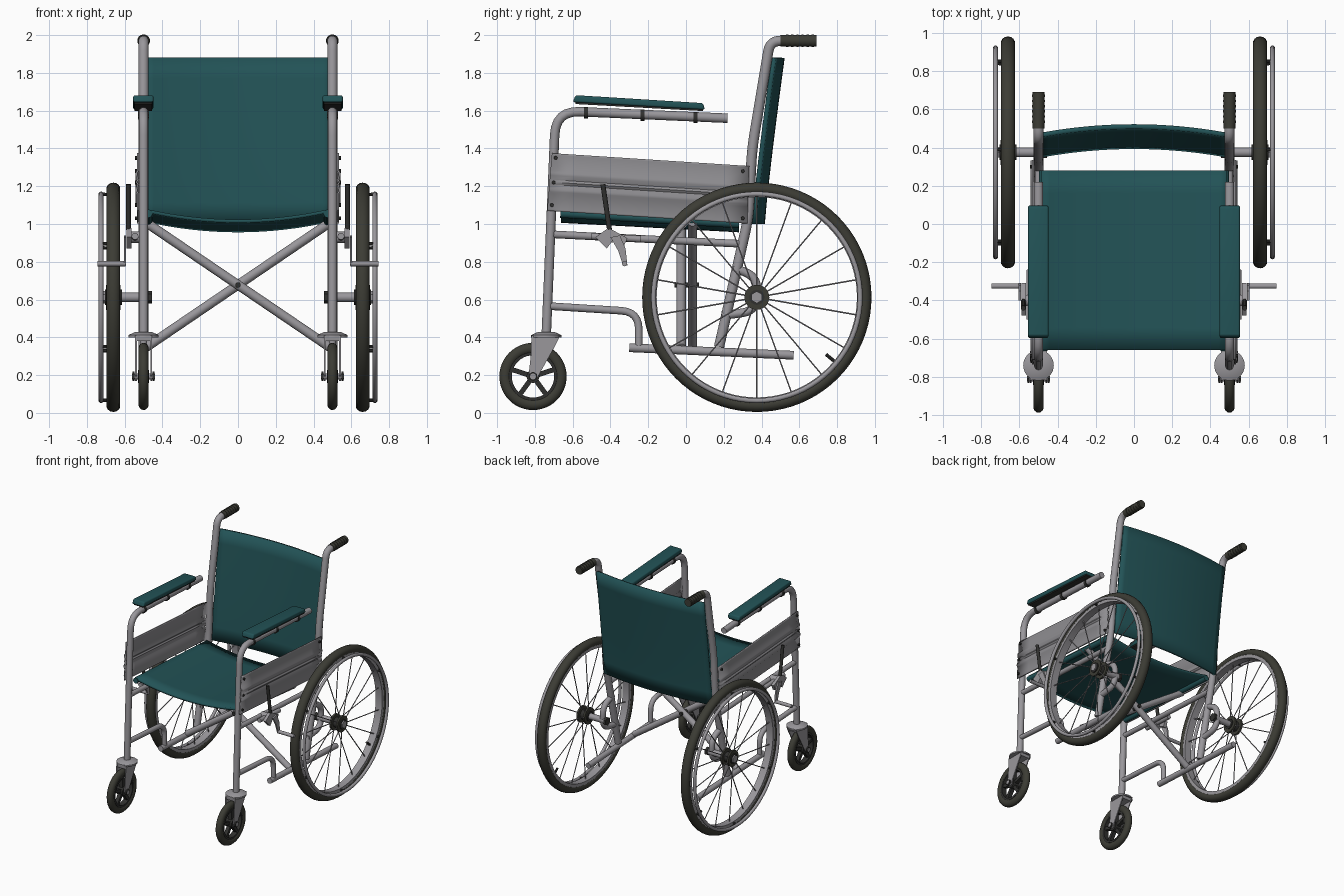
import bpy, bmesh, math
from mathutils import Vector, Matrix

if "Cube" in bpy.data.objects:
    bpy.data.objects.remove(bpy.data.objects["Cube"])


def material(name, rgb):
    m = bpy.data.materials.new(name)
    m.use_nodes = True
    m.diffuse_color = (*rgb, 1)
    bsdf = m.node_tree.nodes["Principled BSDF"]
    bsdf.inputs["Base Color"].default_value = (*rgb, 1)
    bsdf.inputs["Roughness"].default_value = 0.6
    return m


STEEL = material("grey steel", (0.32, 0.31, 0.33))
PANEL = material("panel grey", (0.27, 0.265, 0.28))
TEAL = material("teal vinyl", (0.016, 0.085, 0.093))
RUBBER = material("black rubber", (0.045, 0.045, 0.035))
DARK = material("dark plastic", (0.03, 0.03, 0.028))
parts = []


def finish(name, bm, mat, mirror=True):
    bmesh.ops.recalc_face_normals(bm, faces=bm.faces)
    mesh = bpy.data.meshes.new(name)
    bm.to_mesh(mesh)
    bm.free()
    mesh.materials.append(mat)
    ob = bpy.data.objects.new(name, mesh)
    bpy.context.collection.objects.link(ob)
    if mirror:
        ob.modifiers.new("Mirror", "MIRROR")
    parts.append(ob)
    return ob


def fillet(pts, radius):
    """Round the inner corners of a path."""
    pts = [Vector(p) for p in pts]
    out = [pts[0]]
    for a, b, c in zip(pts, pts[1:], pts[2:]):
        d = min(radius, (a - b).length * 0.49, (c - b).length * 0.49)
        s, e = b + (a - b).normalized() * d, b + (c - b).normalized() * d
        for i in range(7):
            t = i / 6
            out.append(s * (1 - t) ** 2 + b * 2 * t * (1 - t) + e * t * t)
    return out + [pts[-1]]


def add_tube(bm, pts, r, sides=14):
    spread = max(p.x for p in pts) - min(p.x for p in pts)
    ref = Vector((0, 1, 0)) if spread > 0.001 else Vector((1, 0, 0))
    rings = []
    for i, p in enumerate(pts):
        t = (pts[min(i + 1, len(pts) - 1)] - pts[max(i - 1, 0)]).normalized()
        u = t.cross(ref).normalized()
        w = t.cross(u)
        rings.append([bm.verts.new(p + r * (u * math.cos(a) + w * math.sin(a)))
                      for a in (math.tau * k / sides for k in range(sides))])
    for a, b in zip(rings, rings[1:]):
        for k in range(sides):
            n = (k + 1) % sides
            bm.faces.new((a[k], a[n], b[n], b[k]))
    bm.faces.new(rings[0])
    bm.faces.new(rings[-1])


def tube(name, pts, r, mat=STEEL, bend=0.1, mirror=True, sides=14):
    bm = bmesh.new()
    add_tube(bm, fillet(pts, bend), r, sides)
    return finish(name, bm, mat, mirror)


def side_tube(name, x, yz, r, mat=STEEL, bend=0.1):
    return tube(name, [(x, y, z) for y, z in yz], r, mat, bend)


def lathe(name, profile, centre, mat, steps=64, axis="X"):
    """Spin a closed (radius, offset) profile about an axis through centre."""
    bm = bmesh.new()
    c = Vector(centre)
    rings = []
    for k in range(steps):
        a = math.tau * k / steps
        s, o = math.sin(a), math.cos(a)
        rings.append([bm.verts.new(c + Vector((h, r * o, r * s) if axis == "X" else (r * o, r * s, h)))
                      for r, h in profile])
    for k in range(steps):
        a, b = rings[k], rings[(k + 1) % steps]
        for i in range(len(profile)):
            j = (i + 1) % len(profile)
            bm.faces.new((a[i], a[j], b[j], b[i]))
    return finish(name, bm, mat)


def oval(radius, rr, rx, n=14):
    return [(radius + rr * math.cos(math.tau * i / n), rx * math.sin(math.tau * i / n)) for i in range(n)]


def box_ring(r0, r1, half):
    return [(r0, -half), (r1, -half), (r1, half), (r0, half)]


def plate(name, yz, x0, x1, mat, bevel=0.0):
    """Extrude a side outline across x."""
    bm = bmesh.new()
    face = bm.faces.new([bm.verts.new((x0, y, z)) for y, z in yz])
    ext = bmesh.ops.extrude_face_region(bm, geom=[face])
    verts = [v for v in ext["geom"] if isinstance(v, bmesh.types.BMVert)]
    bmesh.ops.translate(bm, verts=verts, vec=(x1 - x0, 0, 0))
    if bevel:
        bmesh.ops.bevel(bm, geom=bm.edges[:], offset=bevel, segments=3, profile=0.5, affect="EDGES")
    return finish(name, bm, mat)


def sheet(name, us, vs, func, thick, mat, mirror=False):
    bm = bmesh.new()
    grid = [[bm.verts.new(func(u, v)) for v in vs] for u in us]
    for a, b in zip(grid, grid[1:]):
        for j in range(len(vs) - 1):
            bm.faces.new((a[j], a[j + 1], b[j + 1], b[j]))
    ob = finish(name, bm, mat, mirror)
    mod = ob.modifiers.new("Thickness", "SOLIDIFY")
    mod.thickness, mod.offset = thick, 0
    return ob


# Frame tubes, one side mirrored to the other
SX = 0.5
side_tube("front_post_and_arm", SX, [(-0.74, 0.41), (-0.69, 1.6), (0.22, 1.56)], 0.025, bend=0.13)
side_tube("rear_post", SX, [(0.175, 0.35), (0.33, 1.03), (0.35, 1.4), (0.445, 1.97), (0.56, 1.97)], 0.027, bend=0.08)
side_tube("push_grip", SX, [(0.5, 1.97), (0.69, 1.97)], 0.031, RUBBER)
for i in range(6):
    side_tube("grip_ridge", SX, [(0.53 + i * 0.027, 1.97), (0.542 + i * 0.027, 1.97)], 0.034, RUBBER)
side_tube("upper_rail", SX, [(-0.70, 0.945), (0.29, 0.895)], 0.02)
side_tube("front_lower_tube", SX, [(-0.72, 0.565), (-0.25, 0.535), (-0.25, 0.345)], 0.02)
side_tube("bottom_rail", SX, [(-0.30, 0.345), (0.57, 0.305)], 0.023)
side_tube("axle_loop", SX, [(0.25, 0.77), (0.375, 0.72), (0.375, 0.54), (0.19, 0.515)], 0.023, bend=0.08)
side_tube("seat_rail", 0.475, [(-0.665, 1.055), (0.28, 1.0)], 0.022, TEAL)

# Folding cross brace and pivot
tube("cross_brace_front", [(-0.49, -0.025, 1.01), (0.49, -0.025, 0.345)], 0.025, mirror=False)
tube("cross_brace_rear", [(0.49, 0.035, 1.01), (-0.49, 0.035, 0.345)], 0.025, mirror=False)
tube("brace_pivot", [(0, -0.06, 0.677), (0, 0.07, 0.677)], 0.014, DARK, mirror=False)

# Seat and back slings
span = [i / 12 - 1 for i in range(25)]
steps = [i / 8 for i in range(9)]
sheet("seat", span, steps,
      lambda u, v: (0.485 * u, -0.66 + 0.94 * v, 1.015 + 0.055 * u * u - 0.05 * v), 0.018, TEAL)
sheet("backrest", span, steps,
      lambda u, v: (0.49 * u, 0.36 + 0.105 * v ** 1.15 + 0.045 * (1 - u * u), 1.0 + 0.88 * v), 0.025, TEAL)

# Pressed side panels with raised ribs, plus screws
ribs = [0, 0.03, 0.3, 0.34, 0.38, 0.46, 0.5, 0.54, 0.62, 0.66, 0.7, 0.97, 1]
raised = {0.34, 0.38, 0.5, 0.62, 0.66}
sheet("side_panel", steps, ribs,
      lambda u, v: (0.537 if v in raised else 0.529,
                    -0.735 + 0.025 * v + (1.06 - 0.015 * v) * u, 1.07 + 0.305 * v - 0.068 * u),
      0.01, PANEL, True)
for y, z in [(-0.69, 1.35), (-0.70, 1.22), (-0.71, 1.1), (0.3, 1.28), (0.3, 1.03)]:
    tube("panel_screw", [(0.53, y, z), (0.545, y, z)], 0.01, DARK, sides=8)

# Armrest pads with clips
plate("armrest_pad", [(-0.6, 1.645), (0.1, 1.605), (0.09, 1.64), (-0.585, 1.682)], 0.448, 0.555, TEAL, 0.01)
plate("armrest_base", [(-0.585, 1.635), (0.09, 1.598), (0.09, 1.612), (-0.585, 1.65)], 0.456, 0.547, DARK)
for y in (-0.53, -0.23, 0.05):
    z = 1.592 - 0.044 * (y + 0.6)
    side_tube("arm_clip", SX, [(y - 0.011, z), (y + 0.011, z)], 0.03, DARK)

# Big wheels
WX, WY, WZ = 0.66, 0.375, 0.612
HUB = (WX, WY, WZ)
lathe("tyre", oval(0.574, 0.033, 0.037), HUB, RUBBER, 80)
lathe("rim", box_ring(0.53, 0.558, 0.03), HUB, STEEL, 80)
lathe("push_rim", [(r, h + 0.065) for r, h in oval(0.547, 0.013, 0.013, 10)], HUB, STEEL, 80)
lathe("hub_barrel", box_ring(0.01, 0.04, 0.045), HUB, DARK, 24)
for off in (-0.03, 0.03):
    lathe("hub_flange", [(r, h + off) for r, h in box_ring(0.01, 0.066, 0.008)], HUB, RUBBER, 32)
tube("hub_nut", [(0.70, WY, WZ), (0.715, WY, WZ)], 0.032, STEEL, sides=6)
tube("axle", [(0.47, WY, WZ), (0.66, WY, WZ)], 0.025)
tube("axle_end_nut", [(0.455, WY, WZ), (0.475, WY, WZ)], 0.034, DARK, sides=6)


def around(radius, angle, x):
    return Vector((x, WY + radius * math.cos(angle), WZ + radius * math.sin(angle)))


bm = bmesh.new()
for k in range(18):
    a = math.tau * k / 18 + math.pi / 2
    add_tube(bm, [around(0.05, a, WX + (0.03 if k % 2 else -0.03)), around(0.54, a, WX)], 0.004, 6)
finish("wheel_spokes", bm, STEEL)
bm = bmesh.new()
for k in range(6):
    a = math.tau * k / 6 + 0.5
    add_tube(bm, [around(0.543, a, WX + 0.02), around(0.546, a, WX + 0.065)], 0.009, 8)
finish("push_rim_studs", bm, DARK)
tube("valve", [around(0.54, -0.69, WX), around(0.475, -0.69, WX)], 0.009, DARK, sides=8)

# Front casters
CY, CZ = -0.81, 0.193
CAST = (SX, CY, CZ)
lathe("caster_tyre", oval(0.148, 0.03, 0.027), CAST, RUBBER, 48)
lathe("caster_rim", box_ring(0.112, 0.128, 0.022), CAST, DARK, 40)
lathe("caster_hub", box_ring(0.008, 0.034, 0.03), CAST, DARK, 24)
bm = bmesh.new()
for k in range(5):
    turn = Matrix.Rotation(math.tau * k / 5, 4, "X")
    bmesh.ops.create_cube(bm, size=1, matrix=Matrix.Translation(CAST) @ turn
                          @ Matrix.Translation((0, 0, 0.07)) @ Matrix.Diagonal((0.03, 0.026, 0.1, 1)))
finish("caster_spokes", bm, DARK)
tube("caster_axle", [(0.44, CY, CZ), (0.56, CY, CZ)], 0.016, STEEL, sides=10)
for x in (0.442, 0.548):
    tube("caster_nut", [(x, CY, CZ), (x + 0.01, CY, CZ)], 0.025, DARK, sides=6)
fork = [(-0.818, 0.41), (-0.665, 0.41), (-0.69, 0.36), (-0.785, 0.19), (-0.81, 0.17), (-0.833, 0.2), (-0.822, 0.3)]
for x in (0.456, 0.536):
    plate("caster_fork_side", fork, x, x + 0.008, STEEL)
plate("fork_crown", [(-0.815, 0.38), (-0.68, 0.38), (-0.67, 0.41), (-0.818, 0.41)], 0.456, 0.544, STEEL)
lathe("fork_collar", [(0.005, 0), (0.08, 0), (0.08, 0.012), (0.045, 0.028), (0.005, 0.028)],
      (SX, -0.74, 0.4), STEEL, 32, "Z")

# Parking brakes
side_tube("brake_lever", 0.58, [(-0.44, 1.21), (-0.405, 0.97)], 0.013, DARK)
plate("brake_plate", [(-0.48, 0.93), (-0.41, 0.98), (-0.31, 0.925), (-0.33, 0.88), (-0.39, 0.91), (-0.42, 0.87)],
      0.565, 0.59, STEEL)
plate("brake_arm", [(-0.40, 0.93), (-0.35, 0.94), (-0.32, 0.87), (-0.31, 0.78), (-0.335, 0.785), (-0.36, 0.86)],
      0.592, 0.604, STEEL)
tube("brake_shoe", [(0.595, -0.325, 0.79), (0.745, -0.325, 0.79)], 0.014)
tube("brake_clamp", [(0.5, -0.40, 0.93), (0.57, -0.40, 0.93)], 0.03)
side_tube("brake_mount", 0.545, [(-0.50, 0.935), (-0.24, 0.92)], 0.018)

# Smooth shading with sharp edges kept
bpy.ops.object.select_all(action="DESELECT")
for ob in parts:
    ob.select_set(True)
bpy.context.view_layer.objects.active = parts[0]
bpy.ops.object.shade_smooth_by_angle(angle=math.radians(40))
